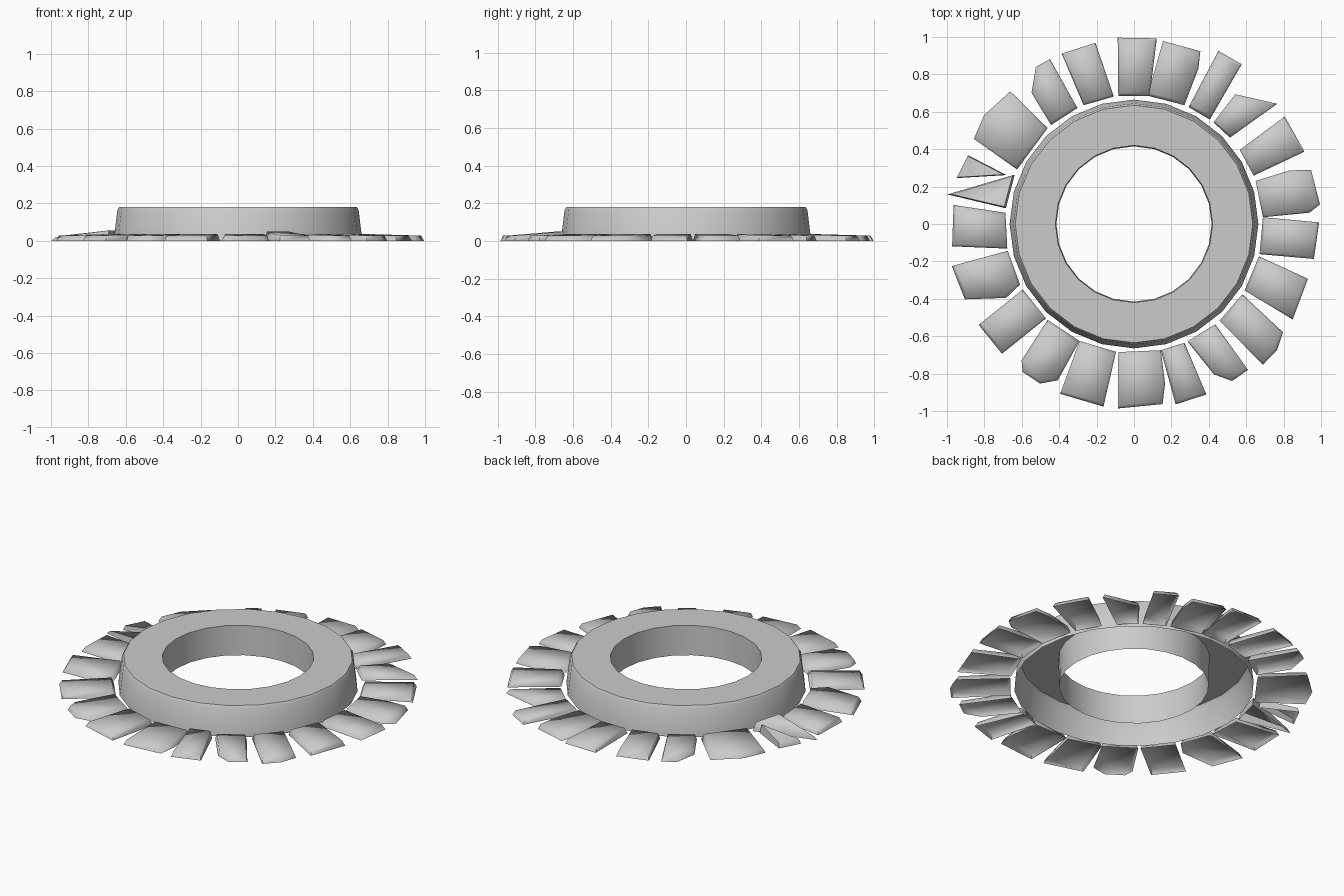
import bpy, bmesh
from math import sin, cos, radians, tau
from mathutils import Vector

cube = bpy.data.objects.get("Cube")
if cube:
    bpy.data.objects.remove(cube)

# One plain stone grey
stone_grey = bpy.data.materials.new("stone_grey")
stone_grey.use_nodes = True
stone_grey.diffuse_color = (0.6, 0.6, 0.6, 1)
stone_grey.node_tree.nodes["Principled BSDF"].inputs["Base Color"].default_value = (0.6, 0.6, 0.6, 1)


def add_object(name, bm, sharp_angle):
    bmesh.ops.recalc_face_normals(bm, faces=bm.faces)
    mesh = bpy.data.meshes.new(name)
    bm.to_mesh(mesh)
    bm.free()
    mesh.materials.append(stone_grey)
    obj = bpy.data.objects.new(name, mesh)
    bpy.context.collection.objects.link(obj)
    bpy.ops.object.select_all(action="DESELECT")
    obj.select_set(True)
    bpy.context.view_layer.objects.active = obj
    bpy.ops.object.shade_smooth_by_angle(angle=radians(sharp_angle))
    return obj


def polar(angle, radius, z=0.0):
    return Vector((radius * cos(radians(angle)), radius * sin(radians(angle)), z))


# Raised ring: a profile spun about z, open underneath
def build_ring(segments=24):
    profile = [(0.665, 0), (0.645, 0.165), (0.635, 0.18), (0.42, 0.18), (0.415, 0)]
    bm = bmesh.new()
    verts = [bm.verts.new((r, 0, z)) for r, z in profile]
    edges = [bm.edges.new(pair) for pair in zip(verts, verts[1:])]
    bmesh.ops.spin(bm, geom=verts + edges, axis=(0, 0, 1), cent=(0, 0, 0),
                   angle=tau, steps=segments, use_merge=True)
    bmesh.ops.remove_doubles(bm, verts=bm.verts, dist=0.0001)
    add_object("raised_ring", bm, 50)


# Border stone: hollow slab with sloping sides, between inner angles a0..a1
# and outer angles b0..b1; cut0 and cut1 are extra chipped corners
def stone(a0, a1, b0, b1, r0=0.99, r1=0.99, cut0=None, cut1=None,
          inner=0.69, high=0.036, low=0.028):
    outline = [polar(a0, inner)]
    if cut0:
        outline.append(polar(*cut0))
    outline.append(polar(b0, r0))
    if b1 != b0:
        outline.append(polar(b1, r1))
    if cut1:
        outline.append(polar(*cut1))
    if a1 != a0:
        outline.append(polar(a1, inner))
    centre = sum(outline, Vector()) / len(outline)
    bm = bmesh.new()
    base = [bm.verts.new(p) for p in outline]
    top = []
    for p in outline:
        q = p.lerp(centre, 0.1)
        q.z = high if p.length < 0.8 else low
        top.append(bm.verts.new(q))
    bm.faces.new(top)
    for i in range(len(base)):
        j = (i + 1) % len(base)
        bm.faces.new((base[i], base[j], top[j], top[i]))
    add_object("border_stone", bm, 80)


build_ring()

# Back stones
stone(83, 97, 83, 95, 1.0, 1.0)
stone(67, 84, 69, 81, cut0=(67.5, 0.9))
stone(54, 65, 56, 64, 1.03, 1.03)
stone(42, 52, 40, 52, 1.0, 0.88)
stone(99, 113, 102, 113)
stone(116, 130, 117, 122, cut1=(128, 0.89))
stone(132, 155, 133, 144, 0.97, cut1=(152, 0.97))

# Stones on the left
stone(22, 35, 23, 35.5)
stone(3, 19.5, 6, 17, 1.0, cut0=(3.7, 0.94), cut1=(19, 0.88))
stone(-13.5, 3, -11, 0.5, 0.98)
stone(-31, -14.5, -31, -17.5, r1=0.975)

# Stones on the right, with two slivers
stone(157.5, 173, 171, 171, 1.01, high=0.055, low=0.02)
stone(159, 159, 157.5, 165.5, 0.96, 0.98, inner=0.73, high=0.055)
stone(175, 191, 174, 187, 0.97, 0.98)
stone(-168, -152, -167, -156, 1.0, cut1=(-150, 0.79))
stone(-149.5, -133, -147, -135.5)

# Front stones
stone(-48.5, -33, -47.5, -41.5, 1.02, 1.02, cut1=(-36, 0.985))
stone(-65.5, -51, -58, -52, cut0=(-62, 0.91))
stone(-78, -67, -77, -67, high=0.05)
stone(-97, -78, -95, -81, r1=0.975, cut1=(-79, 0.87))
stone(-115, -98, -113.5, -99.5)
stone(-132, -115, -127, -120.5, cut0=(-129.5, 0.945), cut1=(-116, 0.93))
